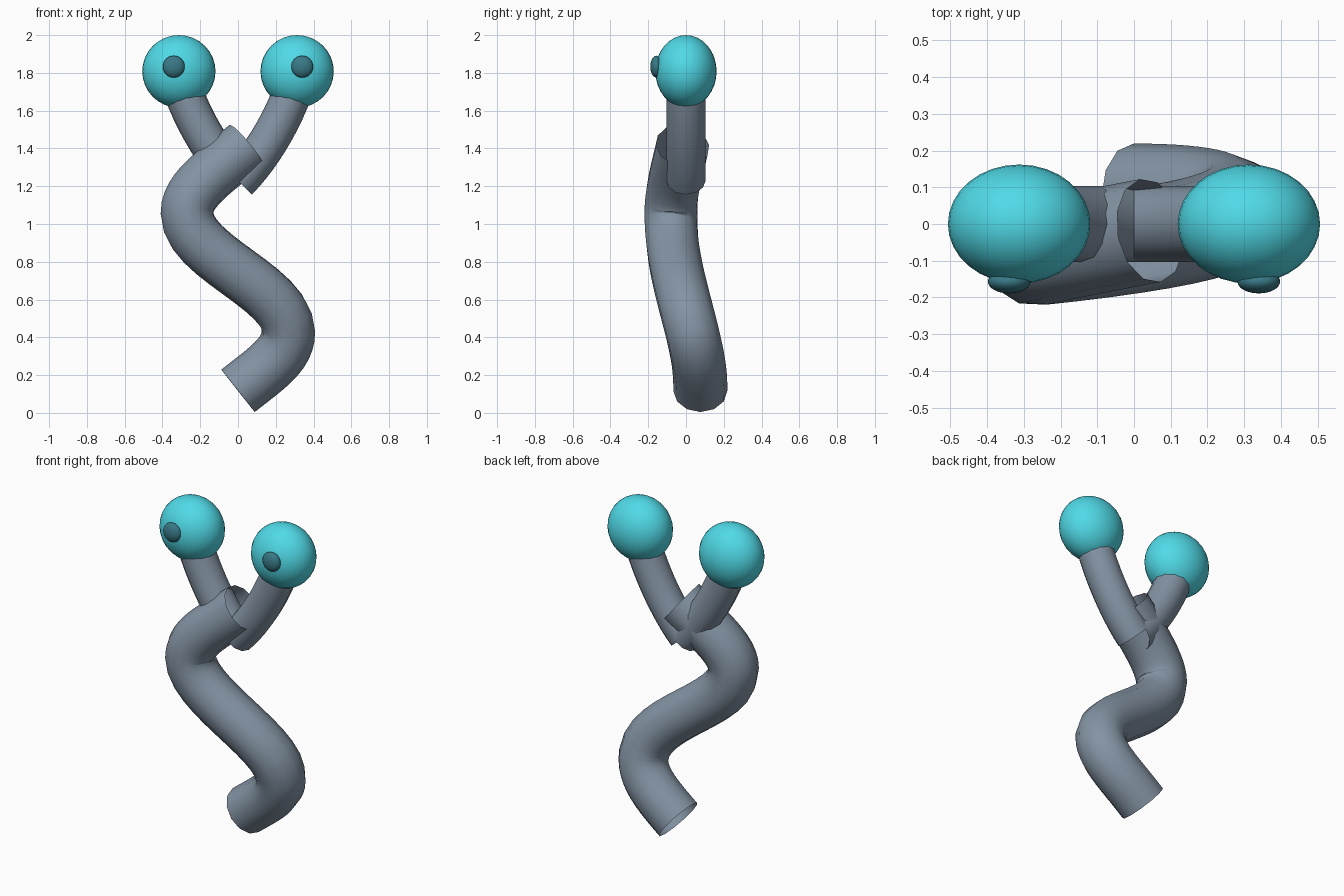
import bpy

if "Cube" in bpy.data.objects:
    bpy.data.objects.remove(bpy.data.objects["Cube"])


def material(name, color):
    m = bpy.data.materials.new(name)
    m.diffuse_color = color
    m.use_nodes = True
    m.node_tree.nodes["Principled BSDF"].inputs["Base Color"].default_value = m.diffuse_color
    return m


def tube(name, knots, radius, mat):
    """Open-ended round tube along bezier knots (left handle, point, right handle)."""
    cu = bpy.data.curves.new(name, 'CURVE')
    cu.dimensions = '3D'
    cu.resolution_u = 12
    cu.bevel_depth = radius
    cu.bevel_resolution = 4
    sp = cu.splines.new('BEZIER')
    sp.bezier_points.add(len(knots) - 1)
    for bp, (left, co, right) in zip(sp.bezier_points, knots):
        bp.handle_left_type = bp.handle_right_type = 'FREE'
        bp.handle_left, bp.co, bp.handle_right = left, co, right
    ob = bpy.data.objects.new(name, cu)
    bpy.context.collection.objects.link(ob)
    bpy.ops.object.select_all(action='DESELECT')
    ob.select_set(True)
    bpy.context.view_layer.objects.active = ob
    bpy.ops.object.convert(target='MESH')
    ob = bpy.context.object
    ob.name = name
    bpy.ops.object.shade_smooth()
    ob.data.materials.clear()
    ob.data.materials.append(mat)
    return ob


def ball(name, center, radii, mat):
    bpy.ops.mesh.primitive_uv_sphere_add(segments=32, ring_count=16, radius=1, location=center)
    ob = bpy.context.object
    ob.name = name
    ob.scale = radii
    bpy.ops.object.transform_apply(location=False, rotation=False, scale=True)
    bpy.ops.object.shade_smooth()
    ob.data.materials.append(mat)


skin_mat = material("skin_slate", (0.23, 0.295, 0.37, 1))
eye_mat = material("eye_cyan", (0.08, 0.70, 0.80, 1))
pupil_mat = material("pupil_teal", (0.04, 0.19, 0.24, 1))

# S-shaped body
tube("body", [
    ((-0.15, 0.075, -0.005), (0.0, 0.076, 0.117), (0.15, 0.077, 0.235)),
    ((0.267, 0.06, 0.31), (0.267, 0.032, 0.43), (0.267, -0.028, 0.67)),
    ((-0.27, -0.08, 0.82), (-0.27, -0.08, 1.06), (-0.27, -0.08, 1.18)),
    ((-0.125, -0.05, 1.275), (0.045, -0.018, 1.415), (0.2, 0.01, 1.54)),
], 0.143, skin_mat)

# Stalks, eyeballs and pupils on both sides
for side, s in (("left", -1), ("right", 1)):
    tube(f"{side}_stalk", [
        ((-0.13 * s, 0, 1.08), (0, 0, 1.23), (0.135 * s, 0, 1.365)),
        ((0.27 * s, 0, 1.60), (0.32 * s, 0, 1.80), (0.36 * s, 0, 1.95)),
    ], 0.104, skin_mat)
    ball(f"{side}_eye", (0.313 * s, 0, 1.808), (0.194, 0.162, 0.192), eye_mat)
    ball(f"{side}_pupil", (0.34 * s, -0.157, 1.833), (0.058, 0.032, 0.058), pupil_mat)
